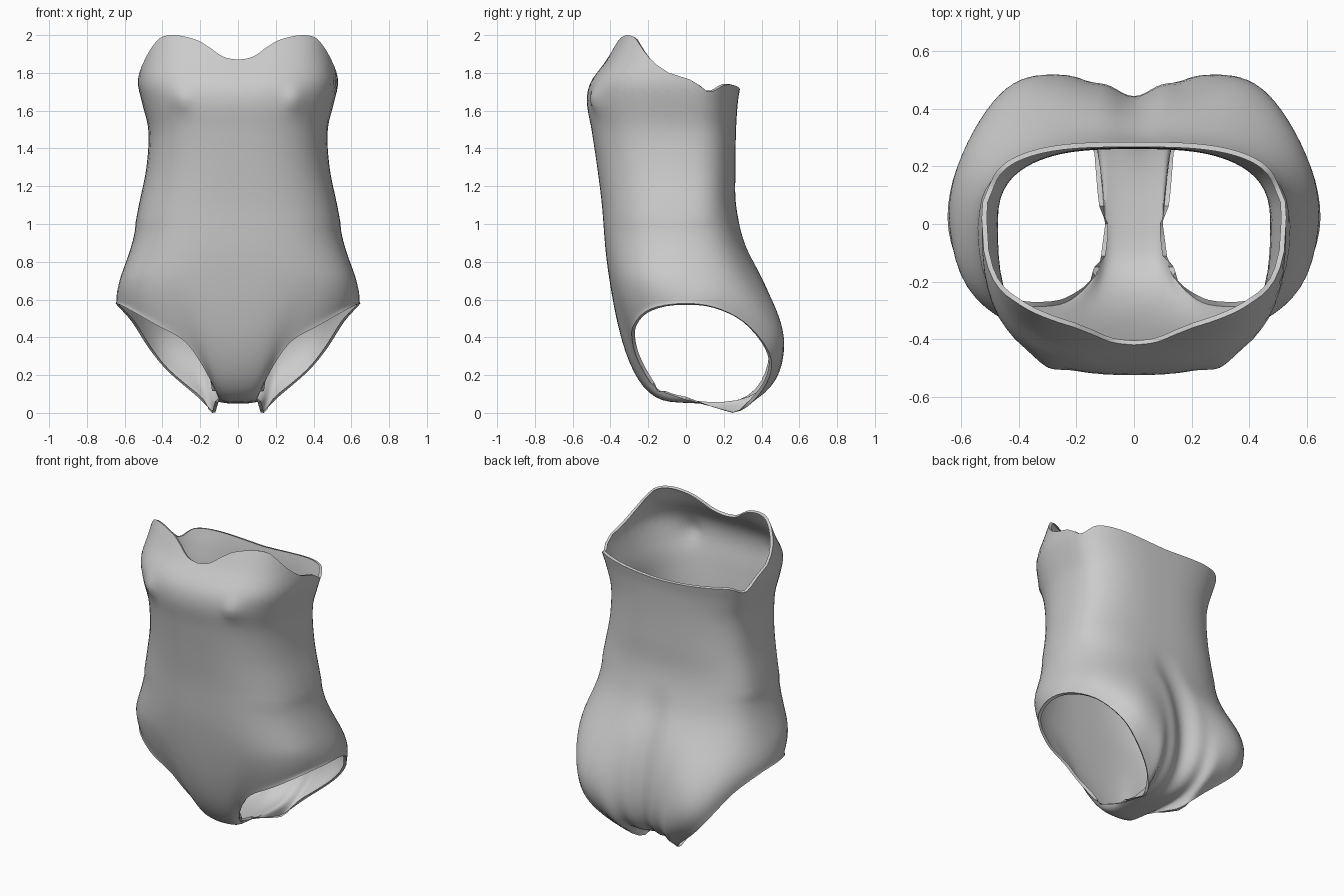
import bpy, bmesh
from math import sin, cos, pi, exp, radians
from mathutils import Vector

if "Cube" in bpy.data.objects:
    bpy.data.objects.remove(bpy.data.objects["Cube"])

HIP = 0.75          # height where the torso loft meets the leg-line panels
SUB, ROWS_UP, ROWS_LOW = 4, 32, 18


def curve(keys, t):
    """Smooth curve through rows of (t, two or more values)."""
    t = min(max(t, keys[0][0]), keys[-1][0])
    i = max(k for k in range(len(keys) - 1) if keys[k][0] <= t)

    def slope(k):
        a, b = keys[max(k - 1, 0)], keys[min(k + 1, len(keys) - 1)]
        return (Vector(b[1:]) - Vector(a[1:])) / (b[0] - a[0])
    h = keys[i + 1][0] - keys[i][0]
    s = (t - keys[i][0]) / h
    p, q = Vector(keys[i][1:]), Vector(keys[i + 1][1:])
    return (p * (2*s**3 - 3*s*s + 1) + slope(i) * h * (s**3 - 2*s*s + s)
            + q * (3*s*s - 2*s**3) + slope(i + 1) * h * (s**3 - s*s))


# Torso sections: z, half width, front y, back y, widest y, roundness
SECTIONS = [
    (0.60, .645, -.395, .48, -.03, .75), (0.70, .635, -.405, .42, -.03, .75),
    (0.80, .60, -.42, .36, -.03, .75), (0.90, .565, -.43, .31, -.02, .75),
    (1.10, .525, -.445, .265, 0, .75), (1.30, .485, -.47, .262, 0, .75),
    (1.50, .475, -.50, .265, 0, .74), (1.65, .51, -.525, .275, .01, .73),
    (1.75, .53, -.505, .29, .02, .69), (1.87, .51, -.42, .29, .03, .63),
    (2.00, .48, -.35, .29, .03, .58)]

# Neckline height around the body: degrees from front, z
NECKLINE = [(d, z, 0) for d, z in (
    (0, 1.87), (3, 1.887), (8, 1.935), (15, 1.975), (32, 2.0), (50, 1.985),
    (62, 1.93), (72, 1.87), (90, 1.765), (105, 1.70), (125, 1.735),
    (145, 1.735), (180, 1.71))]

# Lower panels: degrees, guide point, end point on leg opening or crotch seam
LEGLINE = [
    (0, 0, -.30, -.05, 0, 0, .065), (4, .045, -.29, -.05, .05, 0, .065),
    (8, .09, -.28, -.03, .10, 0, .07), (12, .13, -.29, .15, .12, -.15, .12),
    (18, .21, -.31, .36, .20, -.25, .27), (26, .30, -.32, .48, .29, -.285, .385),
    (40, .45, -.31, .56, .44, -.275, .47), (64, .60, -.20, .62, .58, -.19, .55),
    (90, .65, -.02, .64, .645, -.02, .58), (116, .645, .16, .63, .63, .15, .56),
    (134, .57, .36, .58, .56, .31, .48), (150, .49, .51, .46, .47, .43, .34),
    (157, .40, .61, .38, .37, .45, .22), (163, .29, .65, .28, .22, .38, .09),
    (168, .20, .66, .08, .12, .25, .003), (172, .13, .66, -.07, .10, 0, .07),
    (176, .06, .66, -.10, .05, 0, .065), (180, 0, .55, -.10, 0, 0, .065)]


def section(a, z):
    """Point on the torso at angle a (0 = front) and height z."""
    w, front, back, mid, e = curve(SECTIONS, z)
    s, c = max(sin(a), 0), cos(a)
    x = w * s ** e if s > 1e-6 else 0.0
    y = mid + ((front if c > 0 else back) - mid) * abs(c) ** e
    if c > 0:   # bust points
        y -= .025 * exp(-((x - .3) ** 2 + (z - 1.66) ** 2) / .003)
    else:       # cleft fading out above the hips
        y -= .045 * exp(-(x / .07) ** 2) * min(max((1.0 - z) / .3, 0), 1)
    return Vector((x, y, z))


def column(a, guide, end):
    """One strip of points from neckline to leg opening."""
    top = curve(NECKLINE, a * 180 / pi)[0]
    pts = [section(a, top + (HIP - top) * j / ROWS_UP) for j in range(ROWS_UP + 1)]
    h = pts[-1]
    tangent = (section(a, HIP - .05) - section(a, HIP + .05)).normalized()
    p1 = h + tangent * ((end - h).length / 3)
    for j in range(1, ROWS_LOW + 1):
        t = j / ROWS_LOW
        u = 1 - t
        pts.append(h * u**3 + p1 * (3*u*u*t) + guide * (3*u*t*t) + end * t**3)
    return pts


# Half body columns
n = len(LEGLINE) - 1
by_index = [(i,) + row for i, row in enumerate(LEGLINE)]
columns = []
for k in range(n * SUB + 1):
    i, f = min(k // SUB, n - 1), k / SUB
    v = curve(by_index, f)
    if i < 3 or i >= n - 3:     # crotch seam and its corners stay straight
        v = Vector(LEGLINE[i]) * (1 - f + i) + Vector(LEGLINE[i + 1]) * (f - i)
    columns.append(column(radians(v[0]), Vector(v[1:4]), Vector(v[4:7])))

# Body surface, both halves joined along the centre and crotch
bm = bmesh.new()
for side in (1, -1):
    grid = [[bm.verts.new((p.x * side, p.y, p.z)) for p in col] for col in columns]
    for c0, c1 in zip(grid, grid[1:]):
        for j in range(len(c0) - 1):
            quad = [c0[j], c0[j + 1], c1[j + 1], c1[j]]
            bm.faces.new(quad if side > 0 else quad[::-1])
bmesh.ops.remove_doubles(bm, verts=bm.verts[:], dist=.0015)

# Relax the panels below the hips so the strips blend into one surface
soft = [v for v in bm.verts if not v.is_boundary and v.co.z < 1.0]
for _ in range(10):
    bmesh.ops.smooth_vert(bm, verts=soft, factor=.5, use_axis_x=True,
                          use_axis_y=True, use_axis_z=True)
bm.normal_update()

# Rolled hems on the neckline and leg openings
hem_dir = {tuple(v.co): v.normal.copy() for v in bm.verts if v.is_boundary}
for depth in (.008, .010):
    rim = [e for e in bm.edges if e.is_boundary]
    new = bmesh.ops.extrude_edge_only(bm, edges=rim)["geom"]
    moved = {}
    for v in (g for g in new if isinstance(g, bmesh.types.BMVert)):
        d = hem_dir.get(tuple(v.co), Vector((0, 0, 0)))
        v.co -= d * depth
        moved[tuple(v.co)] = d
    hem_dir = moved

low = min(v.co.z for v in bm.verts)
bmesh.ops.translate(bm, verts=bm.verts[:], vec=(0, 0, -low))
mesh = bpy.data.meshes.new("bodysuit")
bm.to_mesh(mesh)
bm.free()
suit = bpy.data.objects.new("bodysuit", mesh)
bpy.context.collection.objects.link(suit)
bpy.context.view_layer.objects.active = suit
suit.select_set(True)
bpy.ops.object.shade_smooth_by_angle(angle=radians(50))
